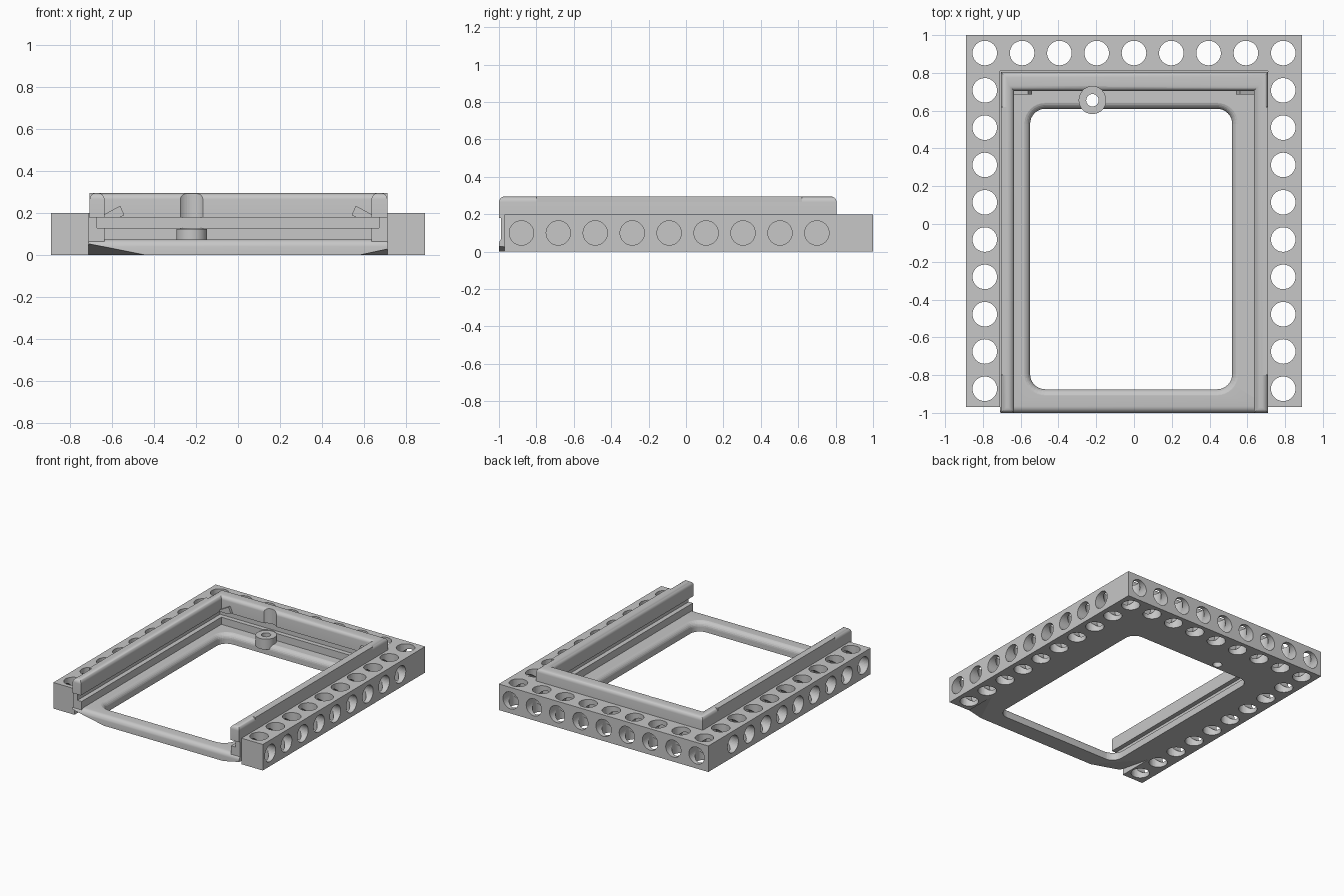
import bpy, bmesh
from math import pi, sin, cos
from mathutils import Matrix, Vector

cube = bpy.data.objects.get("Cube")
if cube:
    bpy.data.objects.remove(cube)

GREY = (0.57, 0.57, 0.57, 1)
mat = bpy.data.materials.new("plain_grey")
mat.use_nodes = True
mat.diffuse_color = GREY
mat.node_tree.nodes["Principled BSDF"].inputs["Base Color"].default_value = GREY


def finish(name, bm, helper=False):
    bmesh.ops.recalc_face_normals(bm, faces=bm.faces)
    mesh = bpy.data.meshes.new(name)
    bm.to_mesh(mesh)
    bm.free()
    obj = bpy.data.objects.new(name, mesh)
    bpy.context.collection.objects.link(obj)
    mesh.materials.append(mat)
    if helper:
        obj.hide_render = True
        obj.hide_set(True)
    return obj


def loft(bm, loops):
    """Closed solid through matching loops of points."""
    rings = [[bm.verts.new(p) for p in loop] for loop in loops]
    n = len(rings[0])
    bm.faces.new(rings[0][::-1])
    bm.faces.new(rings[-1])
    for a, b in zip(rings, rings[1:]):
        for i in range(n):
            j = (i + 1) % n
            bm.faces.new((a[i], a[j], b[j], b[i]))
    bm.normal_update()


def prism(bm, outline, z0, z1):
    loft(bm, [[(x, y, z) for x, y in outline] for z in (z0, z1)])


def box(bm, x0, x1, y0, y1, z0, z1):
    prism(bm, [(x0, y0), (x1, y0), (x1, y1), (x0, y1)], z0, z1)


def round_edges(bm, offset, rule):
    edges = [e for e in bm.edges if all(rule(v.co) for v in e.verts)]
    bmesh.ops.bevel(bm, geom=edges, offset=offset, segments=6, profile=0.5, affect="EDGES")


def cylinder(bm, centre, radius, depth, axis="Z"):
    turn = {"Z": Matrix(), "X": Matrix.Rotation(pi / 2, 4, "Y"),
            "Y": Matrix.Rotation(pi / 2, 4, "X")}[axis]
    bmesh.ops.create_cone(bm, cap_ends=True, segments=40, radius1=radius,
                          radius2=radius, depth=depth,
                          matrix=Matrix.Translation(centre) @ turn)


def u_shape(left, right, back, in_left, in_right, in_back, front):
    return [(left, front), (in_left, front), (in_left, in_back), (in_right, in_back),
            (in_right, front), (right, front), (right, back), (left, back)]


def rounded_rect(x0, x1, y0, y1, r, z):
    pts = []
    corners = [(x1 - r, y1 - r), (x0 + r, y1 - r), (x0 + r, y0 + r), (x1 - r, y0 + r)]
    for k, (cx, cy) in enumerate(corners):
        for i in range(9):
            a = (k + i / 8) * pi / 2
            pts.append((cx + r * cos(a), cy + r * sin(a), z))
    return pts


def cut(obj, *cutters):
    for c in cutters:
        m = obj.modifiers.new("cut", "BOOLEAN")
        m.operation, m.solver, m.object = "DIFFERENCE", "EXACT", c


def smooth(obj):
    bpy.ops.object.select_all(action="DESELECT")
    bpy.context.view_layer.objects.active = obj
    obj.select_set(True)
    bpy.ops.object.shade_smooth_by_angle(angle=0.6)


# Perforated outer beam, bored from above, the sides and the back
PITCH, HOLE = 0.1975, 0.065
bm = bmesh.new()
prism(bm, u_shape(-0.89, 0.89, 1, -0.71, 0.71, 0.81, -0.97), 0, 0.2)
beam = finish("perforated_beam", bm)

bm = bmesh.new()
for i in range(9):
    cylinder(bm, ((i - 4) * PITCH, 0.905, 0.1), HOLE, 0.4)
    for s in (-1, 1):
        cylinder(bm, (s * 0.79, 0.905 - (i + 1) * PITCH, 0.1), HOLE, 0.4)
upright_holes = finish("upright_hole_cutter", bm, True)

bm = bmesh.new()
for i in range(9):
    cylinder(bm, ((i - 4) * PITCH, 0.91, 0.1), HOLE, 0.22, "Y")
    for s in (-1, 1):
        cylinder(bm, (s * 0.81, 0.7 - i * PITCH, 0.1), HOLE, 0.22, "X")
cross_holes = finish("cross_hole_cutter", bm, True)
cut(beam, upright_holes, cross_holes)

# Frame floor with a rounded front edge
bm = bmesh.new()
box(bm, -0.71, 0.71, -1, 0.81, 0, 0.075)
round_edges(bm, 0.035, lambda p: p.y < -0.9 and p.z > 0.05)
floor = finish("frame_floor", bm)

# Window opening, flared at its top edge
bm = bmesh.new()
loops = [rounded_rect(-0.55, 0.52, -0.875, 0.61, 0.08, -0.02)]
for i in range(7):
    a = i / 6 * pi / 2
    g = 0.04 * (1 - cos(a))
    loops.append(rounded_rect(-0.55 - g, 0.52 + g, -0.875 - g, 0.61 + g, 0.08 + g,
                              0.036 + 0.04 * sin(a)))
loops.append([(x, y, 0.2) for x, y, z in loops[-1]])
loft(bm, loops)
opening = finish("opening_cutter", bm, True)

# Ramped undersides at the front corners, running out towards the back
bm = bmesh.new()
for side, inner, rise in ((-0.72, -0.43, 0.058), (0.72, 0.57, 0.032)):
    loft(bm, [[(side, y, -0.02), (inner, y, -0.02), (inner, y, 0), (side, y, z)]
              for y, z in ((-1.01, rise), (-0.65, -0.005))])
corner_ramps = finish("corner_ramp_cutter", bm, True)

# Screw boss: hole through the floor, driver clearance in the wall
BOSS = Vector((-0.22, 0.655, 0))
bm = bmesh.new()
cylinder(bm, BOSS, 0.033, 1)
boss_hole = finish("boss_hole_cutter", bm, True)
bm = bmesh.new()
cylinder(bm, BOSS + Vector((0, 0, 0.325)), 0.073, 0.4)
clearance = finish("clearance_cutter", bm, True)
cut(floor, opening, corner_ramps, boss_hole)

bm = bmesh.new()
cylinder(bm, BOSS + Vector((0, 0, 0.085)), 0.073, 0.08)
boss = finish("screw_boss", bm)
cut(boss, boss_hole)

# Channel wall: lower rail, recessed groove, rounded upper lip
bm = bmesh.new()
prism(bm, u_shape(-0.71, 0.71, 0.81, -0.635, 0.635, 0.705, -0.99), 0.06, 0.13)
lower = finish("lower_rail", bm)
bm = bmesh.new()
prism(bm, u_shape(-0.71, 0.71, 0.81, -0.67, 0.67, 0.74, -0.99), 0.13, 0.18)
groove = finish("groove_wall", bm)
bm = bmesh.new()
prism(bm, u_shape(-0.705, 0.71, 0.805, -0.635, 0.635, 0.705, -1), 0.18, 0.295)
round_edges(bm, 0.03, lambda p: p.z > 0.25)
lip = finish("upper_lip", bm)
cut(lip, clearance)
cut(lower, clearance)

# Square outer shoulders along the middle of each side lip
for name, x0, x1 in (("left_shoulder", 0.665, 0.71), ("right_shoulder", -0.705, -0.67)):
    bm = bmesh.new()
    box(bm, x0, x1, -0.8, 0.62, 0.19, 0.295)
    finish(name, bm)

# Small wedge stops in the back corners
for s, side in ((1, "left"), (-1, "right")):
    bm = bmesh.new()
    profile = [(0.66, 0.18), (0.56, 0.235), (0.54, 0.19), (0.56, 0.18)]
    loft(bm, [[(s * x, y, z) for x, z in profile] for y in (0.685, 0.72)])
    finish(side + "_wedge_stop", bm)

for obj in (beam, floor, boss, lip):
    smooth(obj)
